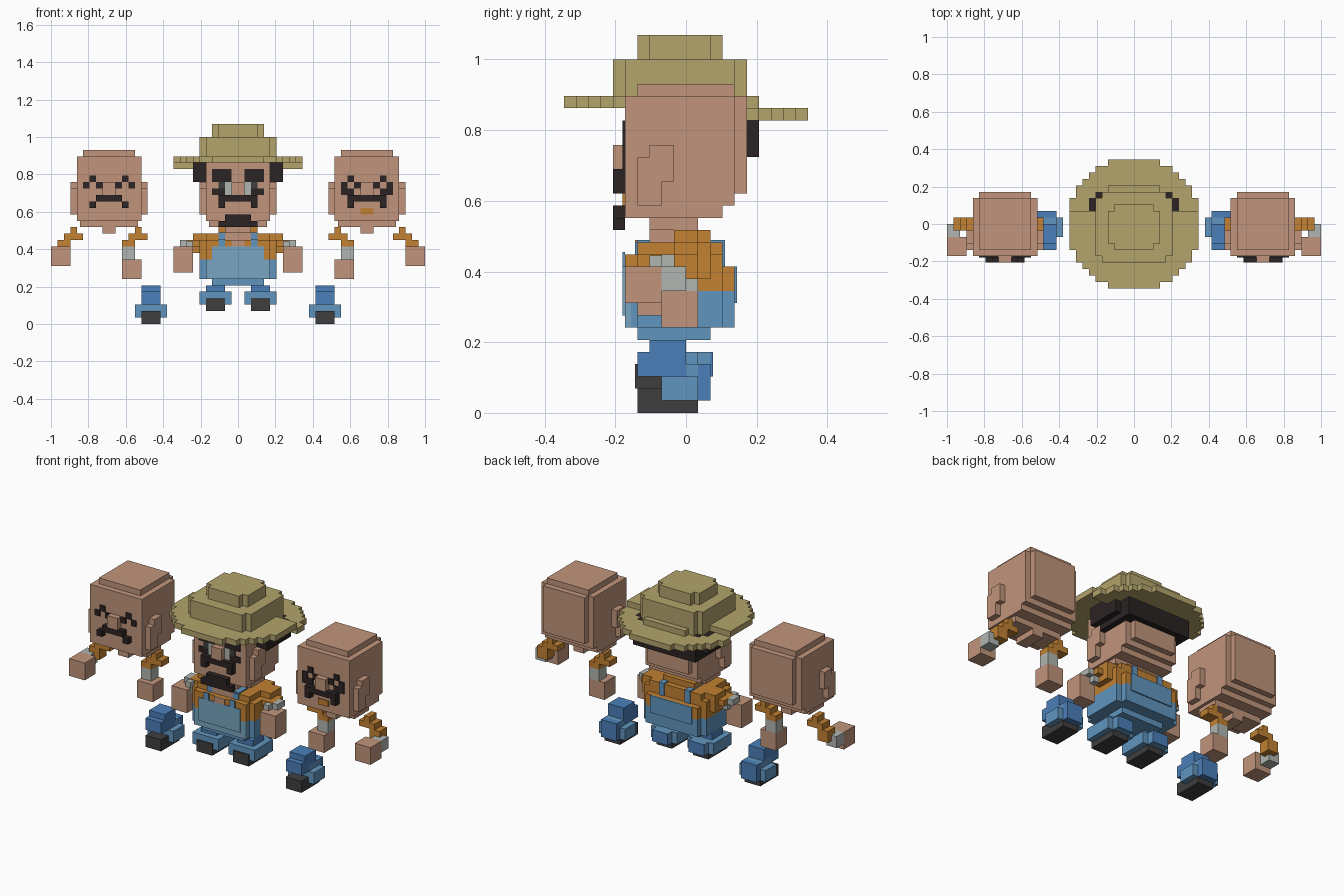
import bpy
import bmesh
from mathutils import Vector

cube = bpy.data.objects.get("Cube")
if cube:
    bpy.data.objects.remove(cube, do_unlink=True)

UNIT = 1 / 29      # edge of one building block
THIN = 0.2         # thickness of painted plates, in blocks
FACE = -5          # front plane of every head


def material(name, red, green, blue):
    def linear(value):
        return (value / 255 / 12.92 if value < 11
                else ((value / 255 + 0.055) / 1.055) ** 2.4)
    colour = (linear(red), linear(green), linear(blue), 1)
    mat = bpy.data.materials.new(name)
    mat.use_nodes = True
    mat.diffuse_color = colour
    shader = mat.node_tree.nodes["Principled BSDF"]
    shader.inputs["Base Color"].default_value = colour
    shader.inputs["Roughness"].default_value = 0.9
    return mat


straw = material("straw", 179, 164, 108)
skin = material("skin", 193, 149, 124)
hair = material("dark hair", 43, 35, 35)
shirt = material("orange shirt", 194, 129, 50)
denim = material("denim blue", 97, 149, 190)
pale_denim = material("pale denim", 119, 165, 193)
deep_denim = material("deep denim", 75, 127, 185)
leather = material("shoe leather", 62, 62, 62)
cloth = material("pale cloth", 176, 182, 177)


def part(name, mat, boxes, shift=0, flip=1):
    """Join boxes, each given as x, y and z ranges in blocks."""
    bm = bmesh.new()
    for xs, ys, zs in boxes:
        xs = sorted((flip * (xs[0] + shift), flip * (xs[1] + shift)))
        low, high = (Vector(c) * UNIT for c in zip(xs, ys, zs))
        verts = bmesh.ops.create_cube(bm, size=1)["verts"]
        for v in verts:
            v.co = (low + high) / 2 + v.co * (high - low)
    mesh = bpy.data.meshes.new(name)
    bm.to_mesh(mesh)
    bm.free()
    mesh.materials.append(mat)
    obj = bpy.data.objects.new(name, mesh)
    bpy.context.collection.objects.link(obj)
    return obj


def wide(half, ys, zs):
    """A box centred on the part's middle."""
    return ((-half, half), ys, zs)


def pair(xs, ys, zs):
    """A box and its mirror image."""
    return [(xs, ys, zs), ((-xs[1], -xs[0]), ys, zs)]


PLATE = (FACE - THIN, FACE)
RAISED = (FACE - 1, FACE)


def head(name, shift):
    # skull with stepped underside, ears, nose and neck
    part(name + "_skull", skin, [
        wide(4, (-4, 4), (26, 27)),
        wide(5, (-5, 4), (18, 26)),
        wide(4, (4, 5), (18, 26)),
        wide(5, (-5, 4), (17, 18)),
        wide(5, (-5, 3), (16, 17)),
        wide(4.5, (-3, 1), (15, 16)),
        wide(1, (-3, 1), (14, 15))], shift)
    part(name + "_ears", skin,
         pair((5, 6), (-3, -1), (19, 22)) + pair((5, 6), (-4, -2), (17, 21)),
         shift)
    part(name + "_nose", skin, [wide(1, RAISED, (20, 22))], shift)


def moustache(name, shift, bushy):
    boxes = [wide(3 if bushy else 2, RAISED, (19, 20))]
    boxes += pair((2, 3), RAISED, (18, 19))
    if bushy:
        boxes += pair((2, 4), PLATE, (20, 21))
    part(name, hair, boxes, shift)


# three heads
for name, shift in (("right_head", -20), ("main_head", 0), ("left_head", 20)):
    head(name, shift)
    moustache(name + "_moustache", shift, shift >= 0)
    if shift:
        # squinting eyes shaped like small carets
        part(name + "_eyes", hair,
             pair((1, 2), PLATE, (21, 22)) + pair((2, 3), PLATE, (22, 23))
             + pair((3, 4), PLATE, (21, 22)), shift)
part("left_head_mouth", shirt, [wide(1, PLATE, (17, 18))], 20)

# main face
part("eyebrows", hair, pair((1, 4), PLATE, (22, 24)))
part("eye_whites", cloth, pair((1, 2), PLATE, (20, 22)))
part("pupils", leather, pair((2, 3), PLATE, (20, 22)))
part("goatee", hair, [wide(3, RAISED, (15, 16)), wide(2, RAISED, (16, 17))])
part("hair_band", hair,
     pair((5, 7), (-2, 4), (22, 25)) + pair((5, 6), (-1, 5), (21, 25))
     + [wide(6, (4, 6), (21, 24.5))])

# hat: the round brim steps down behind the crown
brim = []
for row in range(-10, 10):
    y = row + 0.5
    half = max(n for n in range(1, 11) if (n - 0.5) ** 2 + y * y < 106)
    base = 25 if row < 2 else 24
    brim.append(wide(half, (row, row + 1), (base, base + 1)))
part("hat_brim", straw, brim)
part("hat_crown", straw, [
    wide(6, (-5, 4), (25, 29)), wide(5, (-6, 5), (25, 29)),
    wide(4, (5, 6), (24, 26)),
    wide(4, (-3, 2), (29, 31)), wide(3, (-4, 3), (29, 31))])

# torso: shirt above, dungarees below
part("shirt_body", shirt, [
    wide(6, (-4, 3), (10, 12)), wide(5, (-5, 4), (10, 12)),
    wide(6, (-4, 3), (12, 13)), wide(5, (-5, 3), (12, 13)),
    wide(5, (-4, 3), (13, 14)), wide(3, (-1, 2), (14, 15))])
part("neck", skin, [wide(2, (-4 - THIN, 1), (13, 14.2)),
                    wide(1, (FACE - THIN, FACE), (12, 13)),
                    wide(2, (-3, 1), (14, 16))])
part("dungaree_seat", denim, [
    wide(6, (-4, 3), (7, 10)), wide(5, (-4.5, 4), (7, 10)),
    wide(4, (-4, 2), (6, 7))])
part("dungaree_front", pale_denim, [
    wide(5, (-5, -4.5), (7, 10)), wide(4, PLATE, (8, 12))])
part("dungaree_back", denim, [wide(4, (4, 4 + THIN), (9, 12))])
part("straps", denim,
     pair((2, 3), PLATE, (12, 13 + THIN))
     + pair((2, 3), (-4 - THIN, -4), (13, 14))
     + pair((2, 3), (-4, 3 + THIN), (14, 14 + THIN))
     + pair((2, 3), (3, 3 + THIN), (12, 14)))

# limbs, built on the right and mirrored to the left
for side, flip in (("right", 1), ("left", -1)):
    def limb(name, mat, boxes, shift=0):
        part(side + "_" + name, mat, boxes, shift, flip)

    # arms of the main figure
    limb("sleeve", shirt, [((-7, -5), (-1, 2), (11, 14)),
                           ((-8, -6), (-2, 1), (12, 13))])
    limb("cuff", cloth, [((-8, -7), (-3, 0), (11, 12.9)),
                         ((-9, -8), (-2, 0), (12, 13))])
    limb("hand", skin, [((-10, -7), (-4, -1), (8, 12))])

    # spare arm reaching outward
    limb("raised_sleeve", shirt, [((-26, -25), (-1, 1), (14, 15)),
                                  ((-27, -24), (-1, 1), (13, 14)),
                                  ((-28, -26), (-1, 1), (11, 13))])
    limb("raised_cuff", cloth, [((-29, -27), (-2, 0), (10, 12))])
    limb("raised_hand", skin, [((-29, -26), (-5, -2), (9, 12))])

    # spare arm hanging down
    limb("lowered_sleeve", shirt, [((-16, -15), (-1, 1), (14, 15)),
                                   ((-17, -14), (-1, 1), (13, 14)),
                                   ((-18, -16), (-1, 1), (12, 13))])
    limb("lowered_cuff", cloth, [((-18, -16), (-1, 1), (10, 12))])
    limb("lowered_hand", skin, [((-18, -15), (-2, 1), (7, 10))])

    # standing leg, centred on its own shift
    limb("leg", deep_denim, [wide(1.5, (-3, 0), (5, 6)),
                             wide(1.5, (2, 2 + THIN), (3, 5))], -3.5)
    limb("trouser", denim, [wide(2.5, (-4, 1), (3, 5)),
                            wide(1.5, (1, 2), (3, 5))], -3.5)
    limb("shoe", leather, [wide(1.5, (-4 - THIN, -2), (2, 4)),
                           wide(1.5, (-2, 1), (2, 3))], -3.5)

    # spare stepping leg
    limb("spare_leg", deep_denim, [wide(1.5, (-3, 0), (5, 6)),
                                   wide(1.5, (-4, 0), (3, 5)),
                                   wide(1.5, (1, 2), (1, 4))], -13.5)
    limb("spare_trouser", denim, [wide(2.5, (-2, 1), (1, 3)),
                                  wide(1.5, (-2, 1), (3, 4))], -13.5)
    limb("spare_shoe", leather, [wide(1.5, (-4, -2), (0, 2)),
                                 wide(1.5, (-2, 1), (0, 1))], -13.5)
